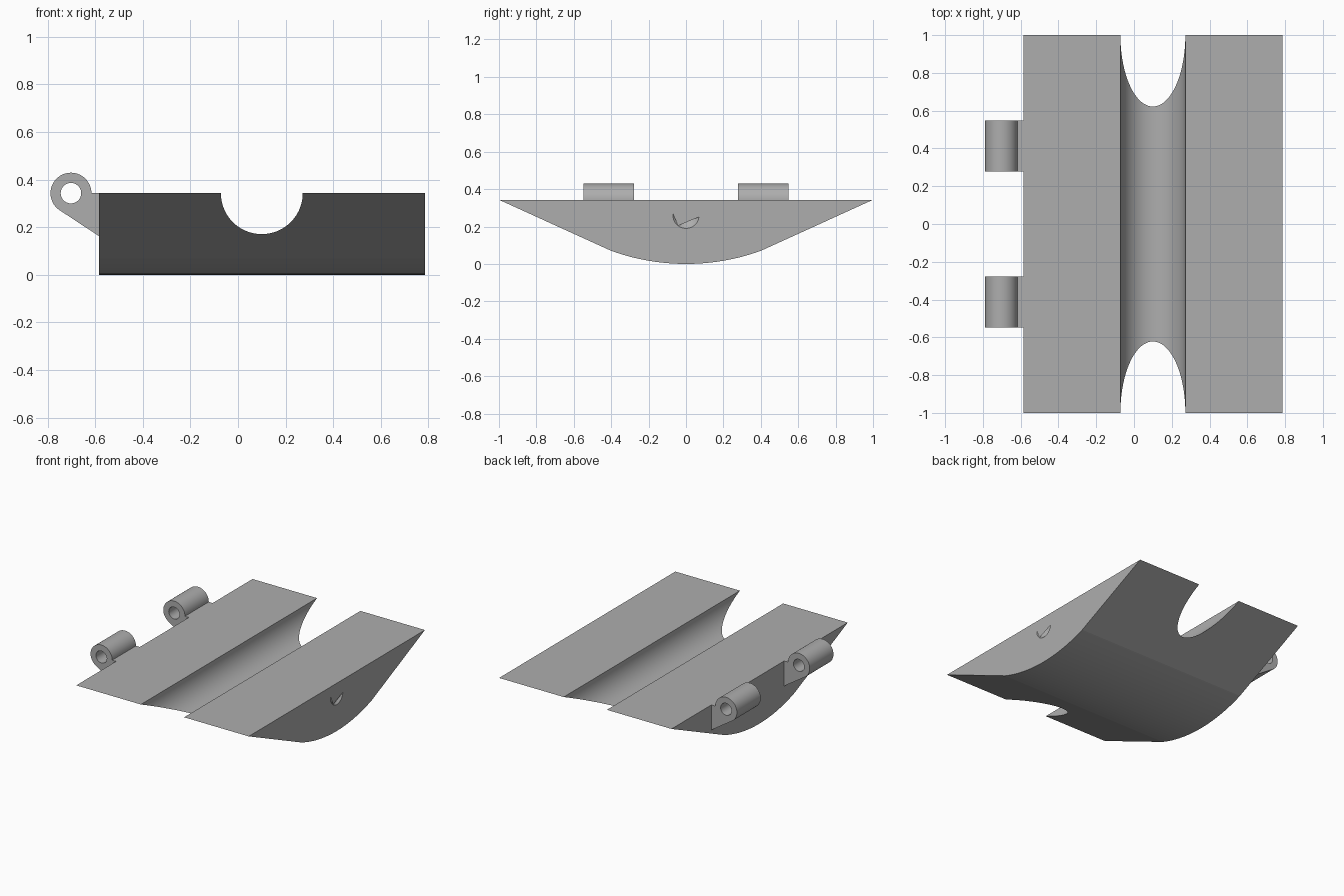
import bpy, bmesh
from math import sin, cos, asin, acos, atan2, hypot, pi, radians
from mathutils import Vector, Matrix

cube = bpy.data.objects.get("Cube")
if cube:
    bpy.data.objects.remove(cube, do_unlink=True)

GREY = (0.42, 0.42, 0.42, 1)
mat = bpy.data.materials.new("plain grey")
mat.use_nodes = True
mat.diffuse_color = GREY
mat.node_tree.nodes["Principled BSDF"].inputs["Base Color"].default_value = GREY

TOP = 0.343
X0, X1 = -0.585, 0.785


def make(name, bm):
    bmesh.ops.recalc_face_normals(bm, faces=bm.faces)
    mesh = bpy.data.meshes.new(name)
    bm.to_mesh(mesh)
    bm.free()
    mesh.materials.append(mat)
    obj = bpy.data.objects.new(name, mesh)
    bpy.context.collection.objects.link(obj)
    return obj


def prism(name, points, offset):
    """Extrude a closed outline of 3D points."""
    bm = bmesh.new()
    face = bm.faces.new([bm.verts.new(p) for p in points])
    ext = bmesh.ops.extrude_face_region(bm, geom=[face])
    verts = [v for v in ext["geom"] if isinstance(v, bmesh.types.BMVert)]
    bmesh.ops.translate(bm, verts=verts, vec=Vector(offset))
    return make(name, bm)


def round_cutter(name, r1, r2, depth, axis, centre, segments):
    bm = bmesh.new()
    rot = Matrix.Rotation(pi / 2, 4, axis)
    bmesh.ops.create_cone(bm, cap_ends=True, segments=segments, radius1=r1, radius2=r2,
                          depth=depth, matrix=Matrix.Translation(centre) @ rot)
    obj = make(name, bm)
    obj.hide_render = True
    return obj


def cut(obj, cutter):
    mod = obj.modifiers.new("cut", "BOOLEAN")
    mod.operation, mod.solver, mod.object = "DIFFERENCE", "EXACT", cutter
    bpy.context.view_layer.objects.active = obj
    bpy.ops.object.modifier_apply(modifier=mod.name)
    bpy.data.objects.remove(cutter, do_unlink=True)


def smooth(obj, angle):
    bpy.ops.object.select_all(action="DESELECT")
    obj.select_set(True)
    bpy.context.view_layer.objects.active = obj
    bpy.ops.object.shade_smooth_by_angle(angle=radians(angle))


# Body: flat top, sloping sides and a gently rounded underside
R, HALF, STEPS = 1.178, 0.4, 24
end = asin(HALF / R)
arc = [-end + 2 * end * i / STEPS for i in range(STEPS + 1)]
outline = [(X0, -1, TOP)] + [(X0, R * sin(a), R - R * cos(a)) for a in arc] + [(X0, 1, TOP)]
body = prism("body", outline, (X1 - X0, 0, 0))

# Half-round channel along the top
cut(body, round_cutter("channel_cutter", 0.172, 0.172, 3, "X", (0.1, 0, TOP), 128))

# Conical dimple in the plain end
cut(body, round_cutter("dimple_cutter", 0, 0.07, 0.07, "Y", (X1 - 0.035, 0, 0.26), 96))
smooth(body, 4.2)

# Hinge knuckles: ring with a gusset running down to the body
CX, RO, RI, FOOT = -0.702, 0.086, 0.043, 0.163
px, pz = X0 - CX, FOOT - TOP
tangent = 2 * pi + atan2(pz, px) - acos(RO / hypot(px, pz))
N = 64
ring = [(CX + RO * cos(tangent * i / N), TOP + RO * sin(tangent * i / N)) for i in range(N + 1)]
ring += [(X0, FOOT), (X0, TOP)]
for side, start in (("front", -0.548), ("back", 0.278)):
    knuckle = prism(side + "_hinge_knuckle", [(x, start, z) for x, z in ring], (0, 0.27, 0))
    cut(knuckle, round_cutter("pin_cutter", RI, RI, 3, "X", (CX, 0, TOP), 64))
    smooth(knuckle, 20)
